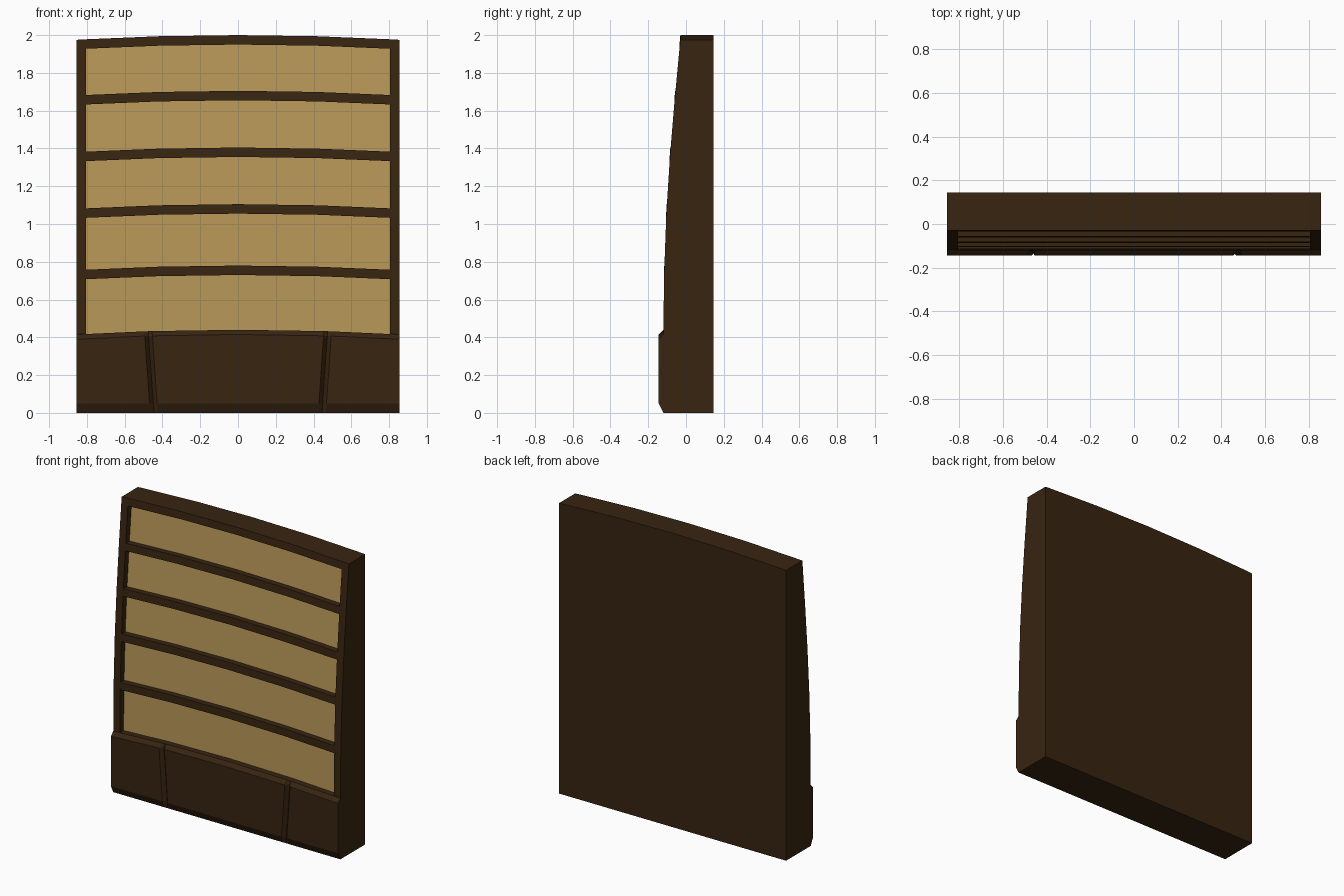
import bpy, bmesh

if "Cube" in bpy.data.objects:
    bpy.data.objects.remove(bpy.data.objects["Cube"])

def material(name, rgb):
    m = bpy.data.materials.new(name)
    m.diffuse_color = (*rgb, 1)
    m.use_nodes = True
    m.node_tree.nodes["Principled BSDF"].inputs["Base Color"].default_value = m.diffuse_color
    return m

WOOD = material("dark wood", (0.039, 0.018, 0.0055))
PANEL = material("tan panel", (0.48, 0.31, 0.098))

W, INNER, BACK, RECESS = 0.855, 0.805, 0.145, 0.04
# leaning front line of the frame: (height, y)
FRONT = [(0.44, -0.12), (0.755, -0.116), (1.08, -0.104), (1.38, -0.085), (1.68, -0.06), (2.0, -0.03)]

def front_y(z):
    for (z0, y0), (z1, y1) in zip(FRONT, FRONT[1:]):
        if z <= z1:
            return y0 + (y1 - y0) * (z - z0) / (z1 - z0)
    return FRONT[-1][1]

def arch(x, z):
    """Lower the outer ends so all horizontal edges bow upward in the middle."""
    return z - 0.025 * (x / W) ** 2 if z > 0.2 else z

def loft(name, columns, tan_front=False):
    """Join closed profiles; columns = [(x function of z, [(y, z), ...])]."""
    bm = bmesh.new()
    loops = []
    for fx, prof in columns:
        loops.append([bm.verts.new((fx(z), y, arch(fx(z), z))) for y, z in prof])
    n = len(loops[0])
    for a, b in zip(loops, loops[1:]):
        for i in range(n):
            j = (i + 1) % n
            bm.faces.new((a[i], a[j], b[j], b[i]))
    bm.faces.new(loops[0])
    bm.faces.new(loops[-1])
    bmesh.ops.recalc_face_normals(bm, faces=bm.faces)
    if tan_front:
        for f in bm.faces:
            f.material_index = int(f.normal.y < -0.5)
    me = bpy.data.meshes.new(name)
    bm.to_mesh(me)
    bm.free()
    me.materials.append(WOOD)
    me.materials.append(PANEL)
    ob = bpy.data.objects.new(name, me)
    bpy.context.collection.objects.link(ob)
    return ob

def const(x):
    return lambda z: x

SPAN = [-INNER, -0.42, 0, 0.42, INNER]

# board with the tan panel surface, set back behind the frame
core = [(BACK, 0), (-0.08, 0)] + [(y + RECESS, z) for z, y in FRONT] + [(BACK, 2.0)]
loft("panel_board", [(const(x), core) for x in SPAN], tan_front=True)

# side stiles
stile = [(BACK, 0), (-0.08, 0), (-0.08, 0.44)] + [(y, z) for z, y in FRONT] + [(BACK, 2.0)]
for side, s in (("left", -1), ("right", 1)):
    loft(side + "_stile", [(const(s * INNER), stile), (const(s * W), stile)])

# bowed cross rails
for i, top in enumerate((0.78, 1.105, 1.405, 1.705, 2.0)):
    bot = top - 0.05
    prof = [(front_y(top), top), (front_y(bot), bot),
            (front_y(bot) + RECESS, bot), (front_y(top) + RECESS, top)]
    loft("rail_%d" % (i + 1), [(const(x), prof) for x in SPAN])

# plinth with chamfered edges and two slanted V grooves
def plinth(y):
    return [(-0.08, 0), (-0.12, 0), (y, 0.05), (y, 0.415), (-0.12, 0.44), (-0.08, 0.44)]

def groove_x(s, off):
    return lambda z: s * (0.445 + 0.03 * z / 0.44) + off

cols = [(const(-W), plinth(-0.145))]
for s in (-1, 1):
    for off, y in ((-0.02, -0.145), (0, -0.12), (0.02, -0.145)):
        cols.append((groove_x(s, off), plinth(y)))
    if s < 0:
        cols.append((const(0), plinth(-0.145)))
cols.append((const(W), plinth(-0.145)))
loft("plinth", cols)
